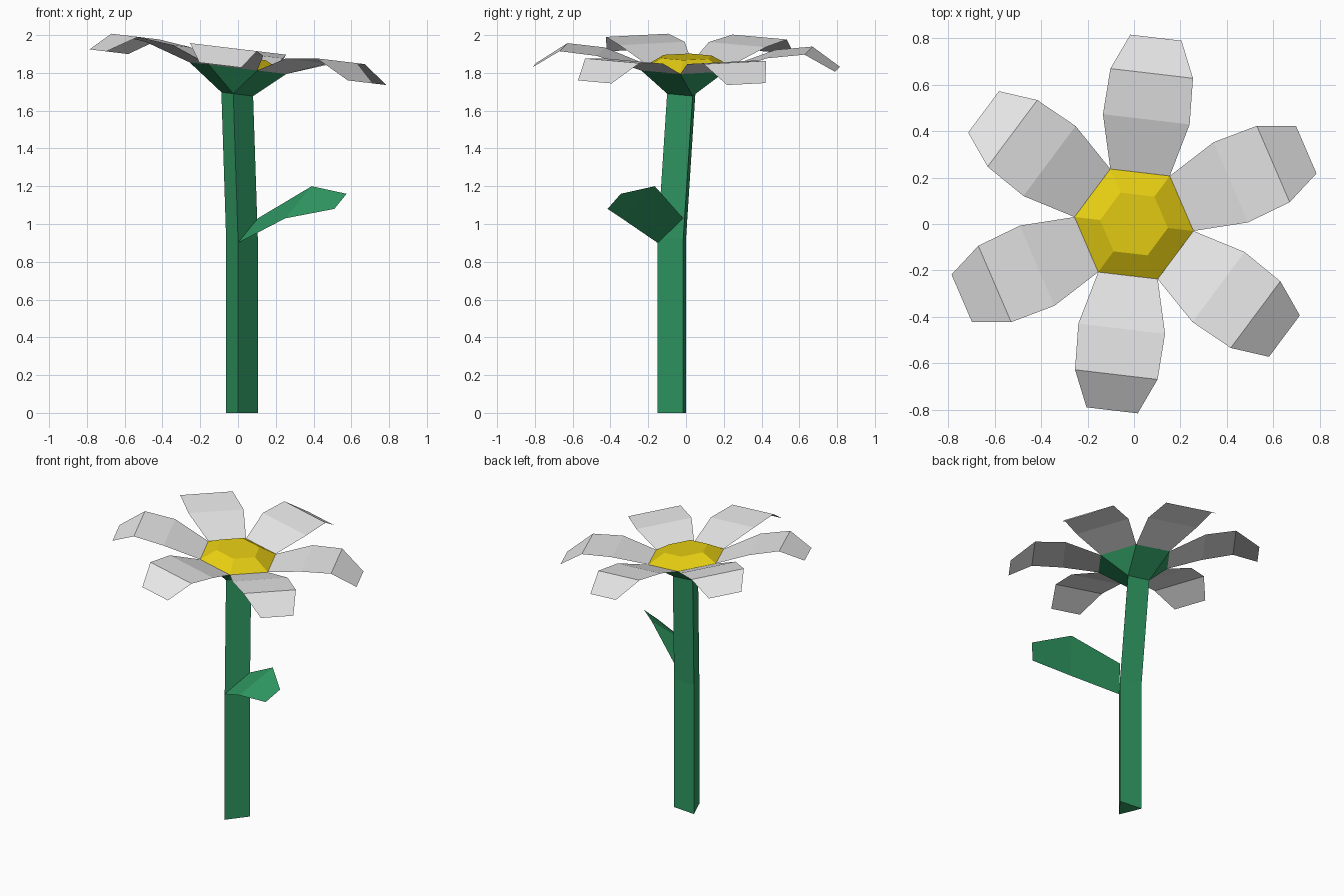
import bpy, math

if "Cube" in bpy.data.objects:
    bpy.data.objects.remove(bpy.data.objects["Cube"])

def material(name, col):
    m = bpy.data.materials.new(name)
    m.diffuse_color = (*col, 1)
    m.use_nodes = True
    m.node_tree.nodes["Principled BSDF"].inputs["Base Color"].default_value = m.diffuse_color
    return m

GREEN = material("stem green", (0.03, 0.33, 0.127))
WHITE = material("petal white", (0.8, 0.8, 0.8))
YELLOW = material("centre yellow", (0.81, 0.63, 0.006))

def build(name, verts, faces, mat):
    me = bpy.data.meshes.new(name)
    me.from_pydata(verts, [], faces)
    me.materials.append(mat)
    me.update()
    ob = bpy.data.objects.new(name, me)
    bpy.context.collection.objects.link(ob)
    return ob

def tilt(x, y, z):
    # the flower head leans down towards +x
    return (x, y, z - 0.12 * x)

START = math.radians(-6.7)

def hexagon(r, z):
    return [tilt(r * math.cos(START + k * math.pi / 3),
                 r * math.sin(START + k * math.pi / 3), z) for k in range(6)]

# Stem: three-sided, with a slight bend above the middle
tri = [(0.0, -0.15), (0.105, -0.015), (-0.063, 0.0)]
stem = [(x, y, 0) for x, y in tri] + [(x, y, 0.92) for x, y in tri]
top = [tilt(x - 0.025, y + 0.05, 1.687) for x, y in tri]
faces = [(2, 1, 0)]
for b in (0, 3):
    for i in range(3):
        j = (i + 1) % 3
        faces.append((b + i, b + j, b + 3 + j, b + 3 + i))
build("stem", stem + top, faces, GREEN)

# Calyx: spreads the three-sided stem into the hexagonal head
RIM_Z = 1.825
rim = hexagon(0.258, RIM_Z)
faces = []
for i in range(3):
    j = (i + 1) % 3
    a, b = 3 + (4 + 2 * i) % 6, 3 + (5 + 2 * i) % 6
    c = 3 + (6 + 2 * i) % 6
    faces += [(i, b, a), (i, j, c, b)]
build("calyx", top + rim, faces, GREEN)

# Centre: low faceted dome
dome = rim + hexagon(0.147, 1.885)
faces = [(i, (i + 1) % 6, 6 + (i + 1) % 6, 6 + i) for i in range(6)]
faces.append(tuple(range(6, 12)))
build("flower_centre", dome, faces, YELLOW)

# Petals: rows of (distance, half width, height), one per hexagon edge
ROWS = [(0.2235, 0.129, RIM_Z), (0.454, 0.188, 1.906),
        (0.653, 0.179, 1.927), (0.808, 0.111, 1.83)]
for k in range(6):
    ang = START + math.radians(30 + 60 * k)
    c, s = math.cos(ang), math.sin(ang)
    verts = [tilt(r * c - w * e * s, r * s + w * e * c, z)
             for r, w, z in ROWS for e in (-1, 1)]
    faces = [(2 * i, 2 * i + 2, 2 * i + 3, 2 * i + 1) for i in range(3)]
    build(f"petal_{k + 1}", verts, faces, WHITE)

# Leaf: folded sheet growing from the front right stem face
leaf = [(0.0, -0.15, 0.90), (0.105, -0.015, 1.03),
        (0.25, -0.34, 1.03), (0.39, -0.165, 1.20),
        (0.51, -0.415, 1.08), (0.575, -0.345, 1.16)]
build("leaf", leaf, [(0, 2, 3, 1), (2, 4, 5, 3)], GREEN)
